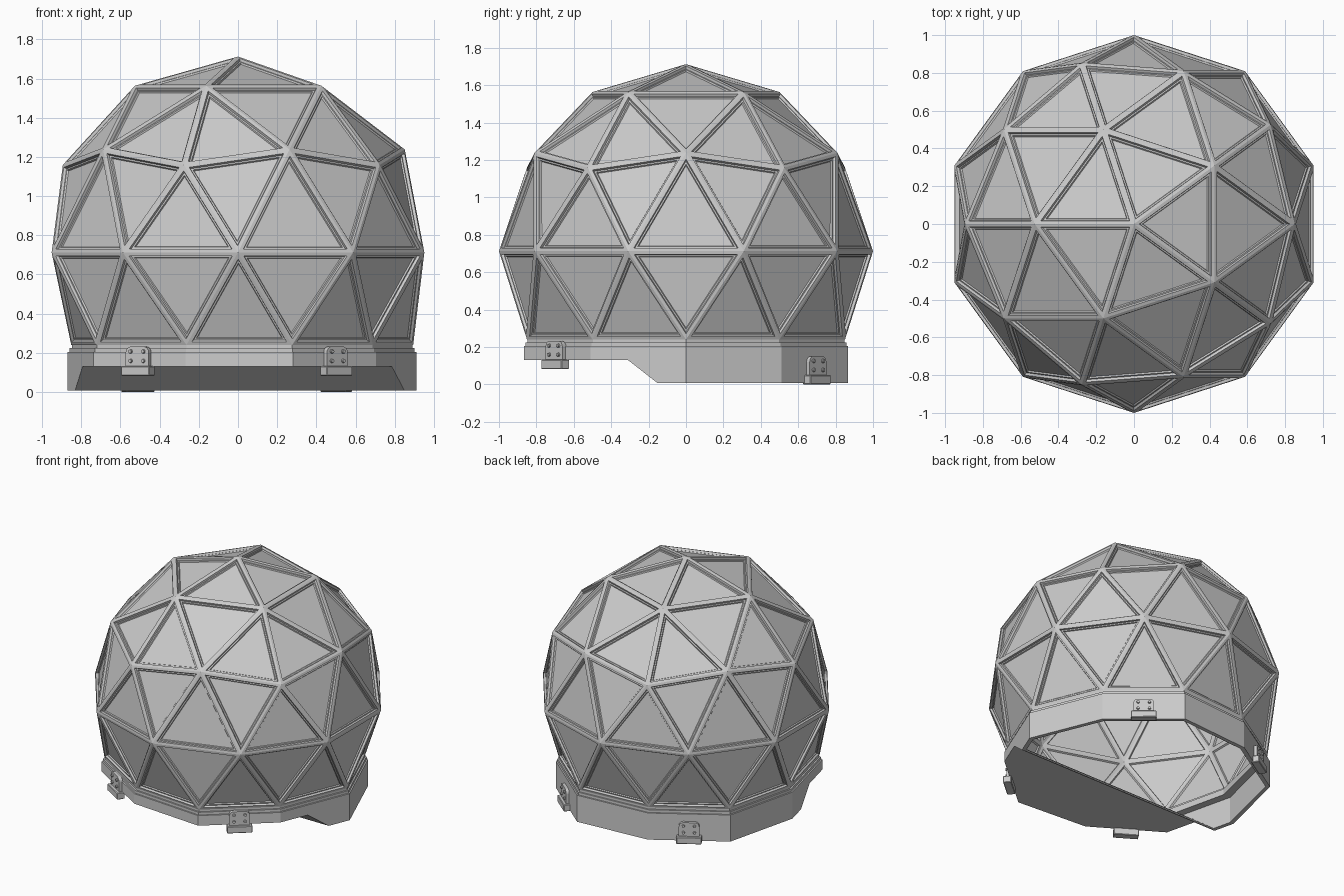
import bpy, bmesh, math
from mathutils import Vector, Matrix

if "Cube" in bpy.data.objects:
    bpy.data.objects.remove(bpy.data.objects["Cube"])

CZ = 0.712  # height of the dome's centre


def pol(r, deg, z):
    a = math.radians(deg)
    return Vector((r * math.cos(a), r * math.sin(a), z))


def decagon(off, z):
    # ten corners with alternating radii, as left by the geodesic grid
    return [pol((0.894 if k % 2 == 0 else 0.851) + off, 36 * k, z) for k in range(10)]


def finish(name, bm):
    me = bpy.data.meshes.new(name)
    bm.to_mesh(me)
    bm.free()
    ob = bpy.data.objects.new(name, me)
    bpy.context.collection.objects.link(ob)
    return ob


def prism(name, low, high):
    bm = bmesh.new()
    a, b = [bm.verts.new(p) for p in low], [bm.verts.new(p) for p in high]
    bm.faces.new(a)
    bm.faces.new(b)
    n = len(a)
    for i in range(n):
        j = (i + 1) % n
        bm.faces.new((a[i], a[j], b[j], b[i]))
    bmesh.ops.recalc_face_normals(bm, faces=bm.faces)
    return finish(name, bm)


def cut(ob, cutter):
    m = ob.modifiers.new("cut", 'BOOLEAN')
    m.operation, m.solver, m.object = 'DIFFERENCE', 'EXACT', cutter
    bpy.context.view_layer.objects.active = ob
    bpy.ops.object.modifier_apply(modifier=m.name)


def remove(*obs):
    for o in obs:
        bpy.data.objects.remove(o)


# Geodesic dome: struts around recessed triangular panels
def dome_skin(name, scale, inside):
    pts = [Vector((0, 0, 1))]
    for k in range(5):
        pts += [pol(0.526, 36 + 72 * k, 0.851), pol(0.894, 36 + 72 * k, 0.447),
                pol(0.851, 72 * k, 0.526)]
    pts += [pol(1, 18 + 36 * k, 0) for k in range(10)]
    pts += decagon(0, 0.24 - CZ)
    bm = bmesh.new()
    for p in pts:
        q = p * scale
        bm.verts.new((q.x, q.y, max(q.z, -10) + CZ))
    bmesh.ops.convex_hull(bm, input=bm.verts)
    bm.normal_update()
    bmesh.ops.delete(bm, geom=[f for f in bm.faces if f.normal.z < -0.9], context='FACES')
    if inside:
        bmesh.ops.reverse_faces(bm, faces=bm.faces)
        steps = [(0.018, 0), (0.004, -0.012)]
    else:
        steps = [(0.017, 0), (0.004, -0.014), (0.008, 0), (0.004, -0.008)]
    bm.normal_update()
    panels = list(bm.faces)
    for thick, depth in steps:
        bmesh.ops.inset_individual(bm, faces=panels, thickness=thick, depth=depth,
                                   use_even_offset=True)
        bm.normal_update()
    return finish(name, bm)


dome_skin("dome_outer", 1.0, False)
dome_skin("dome_inner", 0.955, True)


# Stepped collar under the dome
def ring(name, outer, inner, z0, z1):
    ob = prism(name, decagon(outer, z0), decagon(outer, z1))
    hole = prism("hole", decagon(inner, z0 - 0.1), decagon(inner, z1 + 0.1))
    cut(ob, hole)
    remove(hole)


ring("collar_lower", 0.008, -0.07, 0.200, 0.224)
ring("collar_upper", -0.003, -0.07, 0.222, 0.244)


# Skirt: full depth at the back, raised with a closed underside at the front
def side_profile(name, dy, dz):
    prof = [(-1.2, -0.2), (-1.2, 0.13 + dz), (-0.31 + dy, 0.13 + dz),
            (-0.15 + dy, 0.005 + dz), (-0.15 + dy, -0.2)]
    return prism(name, [(-1.2, y, z) for y, z in prof], [(1.2, y, z) for y, z in prof])


skirt = prism("skirt", decagon(0.018, 0.008), decagon(0.018, 0.204))
void = prism("void", decagon(-0.012, -0.1), decagon(-0.012, 0.3))
front_cut = side_profile("front_cut", 0, 0)
floor_keep = side_profile("floor_keep", 0.006, 0.012)
cut(void, floor_keep)
cut(skirt, void)
cut(skirt, front_cut)
remove(void, front_cut, floor_keep)


# Mounting brackets: bolted plate with a foot block
def add_box(bm, size, loc):
    mat = Matrix.Translation(loc) @ Matrix.Diagonal((*size, 1))
    return bmesh.ops.create_cube(bm, size=1, matrix=mat)["verts"]


def bracket(name, k, z):
    ring_pts = decagon(0.018, 0)
    a, b = ring_pts[k], ring_pts[(k + 1) % 10]
    mid, t = (a + b) / 2, (b - a).normalized()
    n = Vector((t.y, -t.x, 0))
    bm = bmesh.new()
    # local axes: x along the wall, y outward, z up
    plate = add_box(bm, (0.138, 0.026, 0.12), (0, 0.009, 0.09))
    corners = [e for e in bm.edges if all(v.co.z > 0.14 for v in e.verts)
               and abs(e.verts[0].co.x - e.verts[1].co.x) < 1e-4]
    bmesh.ops.bevel(bm, geom=corners, offset=0.03, segments=4, profile=0.5, affect='EDGES')
    foot = add_box(bm, (0.17, 0.056, 0.05), (0, 0.014, 0.025))
    edges = list({e for v in foot for e in v.link_edges})
    bmesh.ops.bevel(bm, geom=edges, offset=0.004, segments=1, affect='EDGES')
    for x in (-0.038, 0.038):
        for h in (0.077, 0.125):
            bmesh.ops.create_cone(bm, cap_ends=True, segments=10, radius1=0.011, radius2=0.009,
                                  depth=0.012, matrix=Matrix.Translation((x, 0.027, h))
                                  @ Matrix.Rotation(-math.pi / 2, 4, 'X'))
    frame = Matrix(((-t.x, n.x, 0, mid.x), (-t.y, n.y, 0, mid.y), (0, 0, 1, z), (0, 0, 0, 1)))
    bm.transform(frame)
    bmesh.ops.recalc_face_normals(bm, faces=bm.faces)
    return finish(name, bm)


for name, k, z in (("bracket_back_right", 1, 0.0), ("bracket_back_left", 3, 0.0),
                   ("bracket_front_left", 6, 0.082), ("bracket_front_right", 8, 0.082)):
    bracket(name, k, z)
